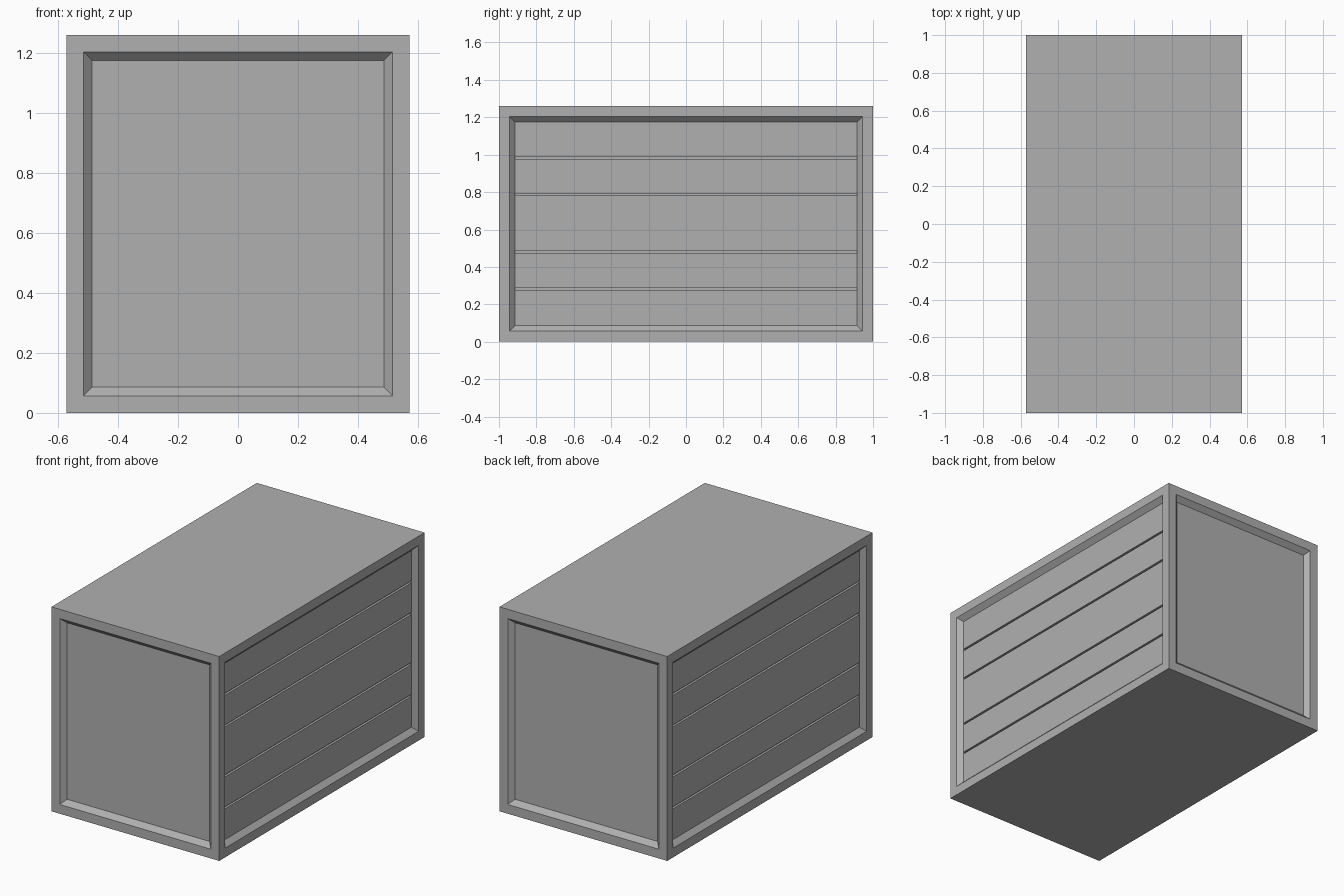
import bpy, bmesh
from mathutils import Vector

if "Cube" in bpy.data.objects:
    bpy.data.objects.remove(bpy.data.objects["Cube"])

W, L, H = 1.144, 2.0, 1.26          # overall size
MARGIN, SLOPE = 0.057, 0.029        # frame width, 45-degree recess slope
GROOVE_W, GROOVE_D = 0.012, 0.014   # plank gaps
GROOVE_Z = (0.282, 0.479, 0.787, 0.982)

bm = bmesh.new()

# Outer block standing on the ground
bmesh.ops.create_cube(bm, size=1)
for v in bm.verts:
    v.co = Vector((v.co.x * W, v.co.y * L, (v.co.z + 0.5) * H))
bm.normal_update()

# Frames with sloped recesses on all four sides
panels = [f for f in bm.faces if abs(f.normal.z) < 0.5]
bmesh.ops.inset_individual(bm, faces=panels, thickness=MARGIN, use_even_offset=True)
bmesh.ops.inset_individual(bm, faces=panels, thickness=SLOPE, depth=-SLOPE,
                           use_even_offset=True)
bm.normal_update()


def side_floor(sign):
    """Recessed panel faces on the left or right side."""
    return [f for f in bm.faces if f.normal.x * sign > 0.99
            and abs(f.calc_center_median().x * sign - (W / 2 - SLOPE)) < 1e-3]


# Plank gaps cut into both long sides
for sign in (-1, 1):
    for z in GROOVE_Z:
        for edge_z in (z - GROOVE_W / 2, z + GROOVE_W / 2):
            faces = side_floor(sign)
            edges = {e for f in faces for e in f.edges}
            verts = {v for f in faces for v in f.verts}
            bmesh.ops.bisect_plane(bm, geom=faces + list(edges) + list(verts),
                                   plane_co=(0, 0, edge_z), plane_no=(0, 0, 1))
            bm.normal_update()
    gaps = [f for f in side_floor(sign)
            if min(abs(f.calc_center_median().z - z) for z in GROOVE_Z) < 1e-3]
    for f in bmesh.ops.extrude_discrete_faces(bm, faces=gaps)["faces"]:
        bmesh.ops.translate(bm, verts=f.verts, vec=(-sign * GROOVE_D, 0, 0))

bmesh.ops.recalc_face_normals(bm, faces=bm.faces)
mesh = bpy.data.meshes.new("crate")
bm.to_mesh(mesh)
bm.free()

# Dark grey finish
finish = bpy.data.materials.new("dark_grey")
finish.diffuse_color = (0.435, 0.435, 0.435, 1)
finish.use_nodes = True
finish.node_tree.nodes["Principled BSDF"].inputs["Base Color"].default_value = finish.diffuse_color
mesh.materials.append(finish)
bpy.context.collection.objects.link(bpy.data.objects.new("crate", mesh))
